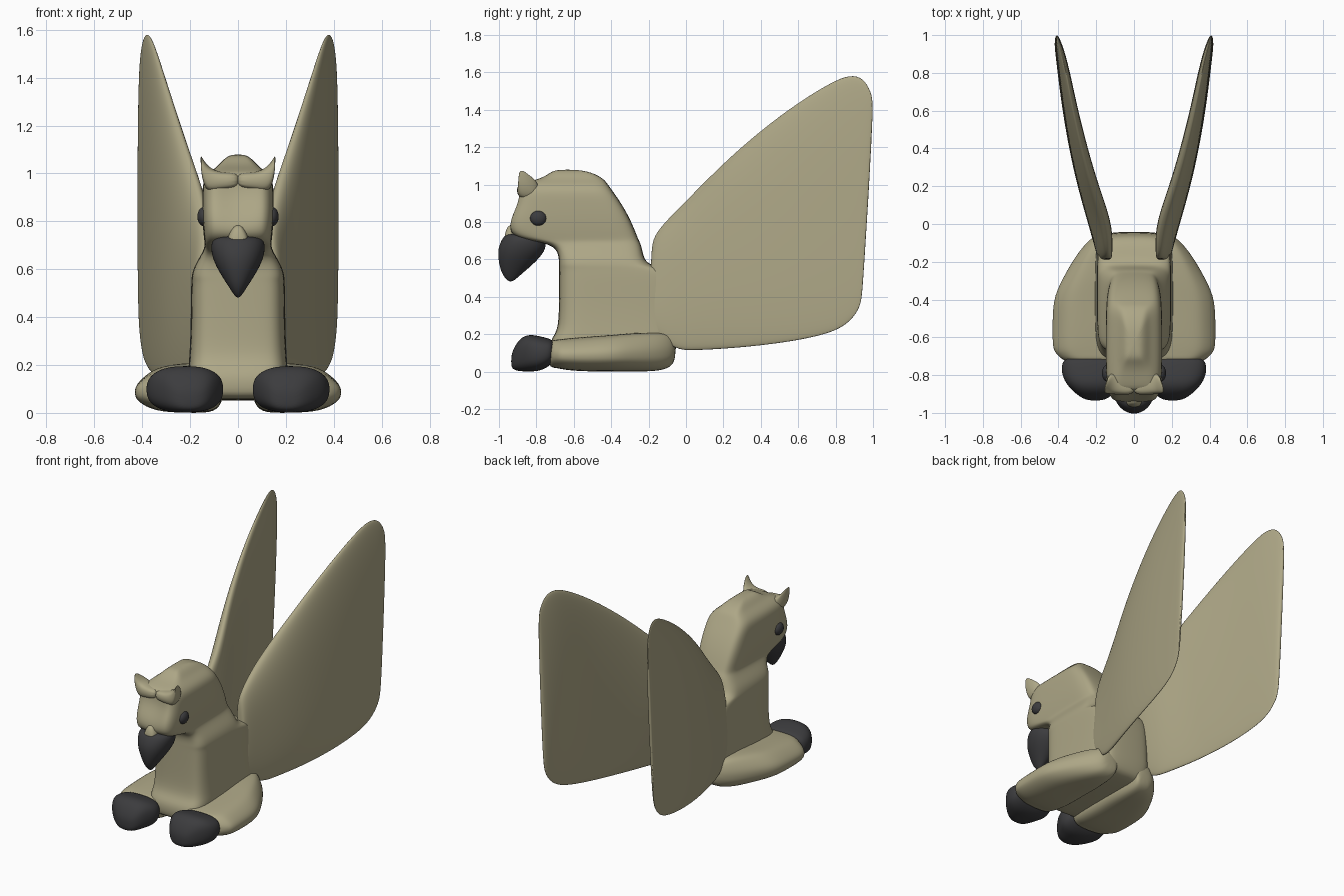
import bpy, math
from math import sin, cos, pi


def material(name, rgb):
    m = bpy.data.materials.new(name)
    m.diffuse_color = (*rgb, 1)
    return m


STONE = material("stone_olive", (0.42, 0.385, 0.24))
DARK = material("dark_grey", (0.045, 0.045, 0.048))


def curve(a, p):
    """Superellipse coordinates; a small p gives a squarer outline."""
    c, s = cos(a), sin(a)
    return math.copysign(abs(c) ** p, c), math.copysign(abs(s) ** p, s)


def loft(name, rings, mat, mirror=False, levels=2):
    n = len(rings[0])
    verts = [v for r in rings for v in r]
    faces = [(i * n + j, i * n + (j + 1) % n, (i + 1) * n + (j + 1) % n, (i + 1) * n + j)
             for i in range(len(rings) - 1) for j in range(n)]
    faces += [tuple(reversed(range(n))), tuple(range((len(rings) - 1) * n, len(rings) * n))]
    me = bpy.data.meshes.new(name)
    me.from_pydata(verts, [], faces)
    ob = bpy.data.objects.new(name, me)
    bpy.context.collection.objects.link(ob)
    bpy.context.view_layer.objects.active = ob
    ob.select_set(True)
    bpy.ops.object.mode_set(mode='EDIT')
    bpy.ops.mesh.select_all(action='SELECT')
    bpy.ops.mesh.normals_make_consistent(inside=False)
    bpy.ops.object.mode_set(mode='OBJECT')
    bpy.ops.object.shade_smooth()
    ob.select_set(False)
    me.materials.append(mat)
    if mirror:
        ob.modifiers.new("mirror", 'MIRROR').use_mirror_merge = False
    if levels:
        s = ob.modifiers.new("smooth", 'SUBSURF')
        s.levels = s.render_levels = levels
    return ob


def flat_ring(z, y0, y1, w, p=0.4, n=24, groove=0.0):
    """Horizontal section from y0 (front) to y1 (back), half width w."""
    out = []
    for k in range(n):
        c, s = curve(2 * pi * k / n, p)
        y = (y0 + y1) / 2 + (y1 - y0) / 2 * s
        if k == 3 * n // 4:
            y += groove
        out.append((w * c, y, z))
    return out


def upright_ring(y, x0, x1, z0, z1, p=0.5, n=20):
    """Section standing across the y axis."""
    pts = [curve(2 * pi * k / n, p) for k in range(n)]
    return [((x0 + x1) / 2 + (x1 - x0) / 2 * c, y, (z0 + z1) / 2 + (z1 - z0) / 2 * s) for c, s in pts]


def side_ring(x, y0, y1, z0, z1, p=0.7, n=12):
    """Section standing across the x axis."""
    pts = [curve(2 * pi * k / n, p) for k in range(n)]
    return [(x, (y0 + y1) / 2 + (y1 - y0) / 2 * c, (z0 + z1) / 2 + (z1 - z0) / 2 * s) for c, s in pts]


# Torso, neck and head in one stack of horizontal sections
body = [(0.05, -0.70, -0.12, 0.17, 0), (0.08, -0.73, -0.06, 0.19, 0), (0.17, -0.73, -0.04, 0.21, 0),
        (0.215, -0.685, -0.04, 0.205, 0), (0.35, -0.68, -0.04, 0.198, 0), (0.50, -0.68, -0.05, 0.198, 0),
        (0.55, -0.68, -0.09, 0.195, 0), (0.57, -0.68, -0.20, 0.195, 0), (0.61, -0.68, -0.225, 0.185, 0),
        (0.66, -0.695, -0.235, 0.155, 0), (0.69, -0.76, -0.245, 0.14, 0), (0.71, -0.90, -0.255, 0.14, 0),
        (0.75, -0.95, -0.27, 0.145, 0), (0.82, -0.945, -0.30, 0.15, 0.02), (0.90, -0.905, -0.345, 0.15, 0.025),
        (0.97, -0.895, -0.395, 0.148, 0.02), (1.005, -0.885, -0.42, 0.12, 0), (1.03, -0.78, -0.44, 0.085, 0),
        (1.06, -0.73, -0.49, 0.06, 0), (1.08, -0.70, -0.57, 0.03, 0)]
loft("body_neck_and_head", [flat_ring(z, a, b, w, 0.38, 24, g) for z, a, b, w, g in body], STONE)

# Beak with a ridge at the front
beak = [(0.74, -0.955, -0.80, 0.08), (0.72, -0.98, -0.76, 0.115), (0.67, -1.005, -0.74, 0.115),
        (0.62, -1.008, -0.77, 0.098), (0.57, -1.0, -0.82, 0.068), (0.52, -0.985, -0.88, 0.035),
        (0.48, -0.95, -0.925, 0.008)]
loft("beak", [flat_ring(z, a, b, w, 0.95, 16) for z, a, b, w in beak], DARK)

# Nose pad above the beak
loft("nose_pad", [flat_ring(0.69, -0.975, -0.88, 0.05, 0.7, 12), flat_ring(0.74, -0.97, -0.88, 0.045, 0.7, 12),
                  flat_ring(0.79, -0.95, -0.88, 0.015, 0.7, 12)], STONE)

# Brow ridge sweeping out and up into pointed ears
brow = [(-0.01, -0.905, -0.82, 0.94, 1.005), (0.07, -0.905, -0.80, 0.93, 1.005), (0.11, -0.903, -0.78, 0.92, 1.02),
        (0.135, -0.90, -0.80, 0.93, 1.045), (0.152, -0.897, -0.845, 0.985, 1.07), (0.156, -0.892, -0.87, 1.04, 1.078)]
loft("brow_and_ears", [side_ring(*s) for s in brow], STONE, True)

# Eyes
for side in (-1, 1):
    bpy.ops.mesh.primitive_uv_sphere_add(segments=24, ring_count=14, radius=1,
                                         location=(side * 0.142, -0.79, 0.82))
    eye = bpy.context.object
    eye.name = "eye_right" if side > 0 else "eye_left"
    eye.scale = (0.028, 0.044, 0.040)
    eye.data.materials.append(DARK)
    bpy.ops.object.shade_smooth()
    eye.select_set(False)

# Forelegs: flared slabs with a sloping outer edge
legs = [(-0.055, 0.08, 0.19, 0.07, 0.17), (-0.08, 0.08, 0.235, 0.02, 0.20), (-0.16, 0.07, 0.305, 0, 0.21),
        (-0.30, 0.06, 0.385, 0, 0.205), (-0.40, 0.06, 0.43, 0, 0.195), (-0.55, 0.06, 0.432, 0, 0.185),
        (-0.66, 0.07, 0.432, 0.01, 0.175), (-0.69, 0.08, 0.41, 0.02, 0.17), (-0.74, 0.10, 0.36, 0.02, 0.165)]


def leg_ring(y, x0, x1, z0, z1):
    h, w = z1 - z0, x1 - x0
    shape = [(0, 0.25), (0.1, 0), (0.45, 0), (0.78, 0.03), (0.97, 0.25), (1, 0.4), (1, 0.62),
             (0.84, 0.9), (0.7, 1), (0.35, 1), (0.08, 1), (0, 0.8)]
    return [(x0 + w * u, y, z0 + h * v) for u, v in shape]


loft("forelegs", [leg_ring(*s) for s in legs], STONE, True)

# Dark rounded claws
claw = [(-0.70, 0.10, 0.36, 0.06, 0.165), (-0.74, 0.065, 0.385, 0.02, 0.18), (-0.79, 0.055, 0.385, 0.0, 0.192),
        (-0.84, 0.075, 0.365, 0.0, 0.20), (-0.885, 0.10, 0.325, 0.0, 0.182), (-0.92, 0.13, 0.28, 0.008, 0.13),
        (-0.935, 0.17, 0.24, 0.025, 0.085)]
loft("claws", [upright_ring(*s, p=0.75) for s in claw], DARK, True)

# Wings: centre line and half thickness vary with y, lower edge flares outward
SPAN = [(-0.25, 0.15, 0.055), (0.0, 0.187, 0.078), (0.2, 0.252, 0.069), (0.4, 0.302, 0.060),
        (0.6, 0.343, 0.050), (0.8, 0.376, 0.040), (0.9, 0.393, 0.032), (1.0, 0.415, 0.018)]


def span(y):
    for (ya, xa, ta), (yb, xb, tb) in zip(SPAN, SPAN[1:]):
        if y <= yb or yb == 1.0:
            f = (y - ya) / (yb - ya)
            return xa + (xb - xa) * f, ta + (tb - ta) * f


def wing_ring(y0, z0, y1, z1, k=1.0, n=24):
    out = []
    for i in range(n):
        c, s = curve(2 * pi * i / n, 0.85)
        f = (1 + s) / 2
        y, z = y0 + (y1 - y0) * f, z0 + (z1 - z0) * f
        x, t = span(y)
        lean = 0.45 * t * (0.8 - 1.7 * f)
        out.append((x + lean + c * t * k * (0.5 + 0.4 * f), y, z))
    return out


wing = [(-0.20, 0.30, -0.185, 0.62, 0.4), (-0.19, 0.22, -0.18, 0.71, 0.65), (-0.06, 0.11, -0.13, 0.785, 0.85),
        (0.05, 0.11, 0.0, 0.915, 1), (0.25, 0.12, 0.2, 1.12, 1), (0.45, 0.14, 0.4, 1.295, 1),
        (0.62, 0.165, 0.6, 1.445, 1), (0.77, 0.20, 0.78, 1.555, 1), (0.85, 0.24, 0.88, 1.595, 1),
        (0.90, 0.29, 0.95, 1.575, 1), (0.935, 0.35, 0.99, 1.50, 0.9), (0.945, 0.44, 1.006, 1.43, 0.5)]
loft("wings", [wing_ring(*s) for s in wing], STONE, True)
